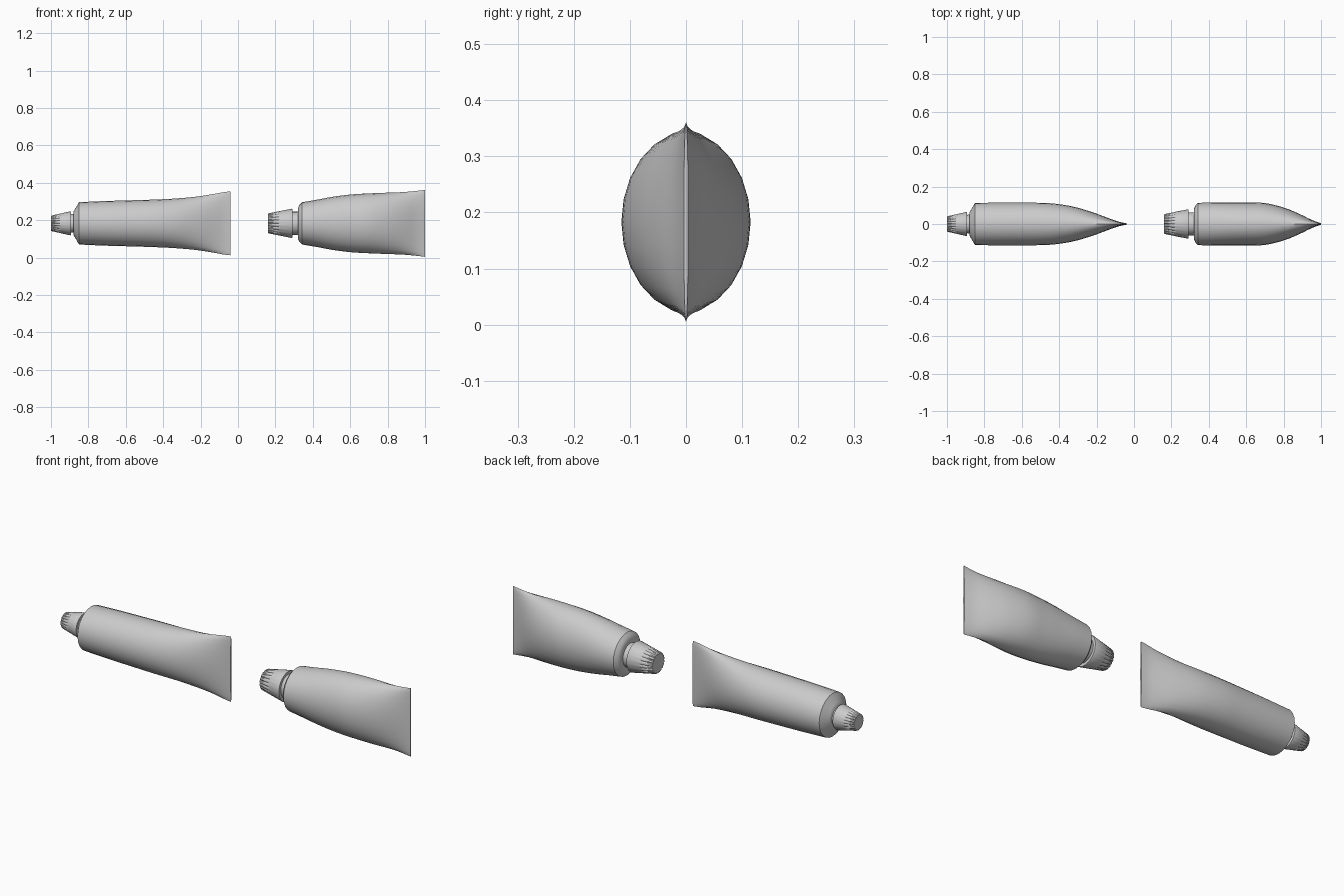
import bpy, bmesh, math

if "Cube" in bpy.data.objects:
    bpy.data.objects.remove(bpy.data.objects["Cube"])

CZ = 0.183  # height of the tube axis


def smooth_stations(pts, steps=4):
    """Catmull-Rom refinement of (x, half_y, half_z) stations."""
    out = []
    for i in range(len(pts) - 1):
        p0, p1 = pts[max(i - 1, 0)], pts[i]
        p2, p3 = pts[i + 1], pts[min(i + 2, len(pts) - 1)]
        for s in range(steps):
            t = s / steps
            out.append(tuple(
                0.5 * (2 * b + (c - a) * t + (2 * a - 5 * b + 4 * c - d) * t * t
                       + (3 * b - a - 3 * c + d) * t ** 3)
                for a, b, c, d in zip(p0, p1, p2, p3)))
    return out + [pts[-1]]


def loft(name, stations, seg, angle=35):
    """Skin elliptical rings along x; optional 4th value is groove depth."""
    bm = bmesh.new()
    rings = []
    for x, ry, rz, *groove in stations:
        g = groove[0] if groove else 0
        ring = []
        for k in range(seg):
            a = 2 * math.pi * k / seg
            f = 1 - g if k % 4 == 0 else 1
            ring.append(bm.verts.new((x, ry * f * math.cos(a), CZ + rz * f * math.sin(a))))
        rings.append(ring)
    for r0, r1 in zip(rings, rings[1:]):
        for k in range(seg):
            j = (k + 1) % seg
            bm.faces.new((r0[k], r0[j], r1[j], r1[k]))
    bm.faces.new(rings[0])
    bm.faces.new(rings[-1])
    bmesh.ops.recalc_face_normals(bm, faces=bm.faces)
    me = bpy.data.meshes.new(name)
    bm.to_mesh(me)
    bm.free()
    ob = bpy.data.objects.new(name, me)
    bpy.context.collection.objects.link(ob)
    bpy.ops.object.select_all(action='DESELECT')
    ob.select_set(True)
    bpy.context.view_layer.objects.active = ob
    bpy.ops.object.shade_smooth_by_angle(angle=math.radians(angle))
    return ob


def cap(name, x0, x1, r0, r1):
    """Tapered cap, grooved near its tip."""
    w = x1 - x0
    rad = lambda t: r0 + (r1 - r0) * t
    prof = [(0, 0.96, 0.1), (0.03, 1, 0.1), (0.42, 1, 0.07), (0.5, 1, 0),
            (0.97, 1, 0), (1, 0.97, 0)]
    loft(name, [(x0 + w * t, rad(t) * s, rad(t) * s, g) for t, s, g in prof], 80)


def neck(name, prof):
    loft(name, [(x, r, r) for x, r in prof], 24)


# long tube: body from shoulder to flat crimped end
long_body = [(-0.85, 0.113, 0.113), (-0.72, 0.114, 0.119), (-0.58, 0.114, 0.123),
             (-0.45, 0.111, 0.127), (-0.33, 0.094, 0.133), (-0.22, 0.062, 0.143),
             (-0.13, 0.029, 0.157), (-0.08, 0.012, 0.166), (-0.04, 0.004, 0.171)]
loft("long_tube_body", [(-0.88, 0.062, 0.062), (-0.875, 0.07, 0.07)]
     + smooth_stations(long_body), 24)
neck("long_tube_neck", [(-0.93, 0.044), (-0.885, 0.05), (-0.87, 0.05)])
cap("long_tube_cap", -1.0, -0.893, 0.041, 0.065)

# short tube: fuller body that widens sooner
short_body = [(0.342, 0.113, 0.113), (0.42, 0.115, 0.126), (0.5, 0.115, 0.141),
              (0.6, 0.115, 0.154), (0.7, 0.112, 0.160), (0.8, 0.088, 0.164),
              (0.88, 0.056, 0.167), (0.95, 0.022, 0.173), (1.0, 0.004, 0.179)]
loft("short_tube_body", [(0.322, 0.07, 0.07), (0.322, 0.085, 0.085), (0.328, 0.098, 0.098)]
     + smooth_stations(short_body), 24)
neck("short_tube_neck", [(0.24, 0.055), (0.29, 0.062), (0.33, 0.062)])
cap("short_tube_cap", 0.16, 0.291, 0.053, 0.079)
